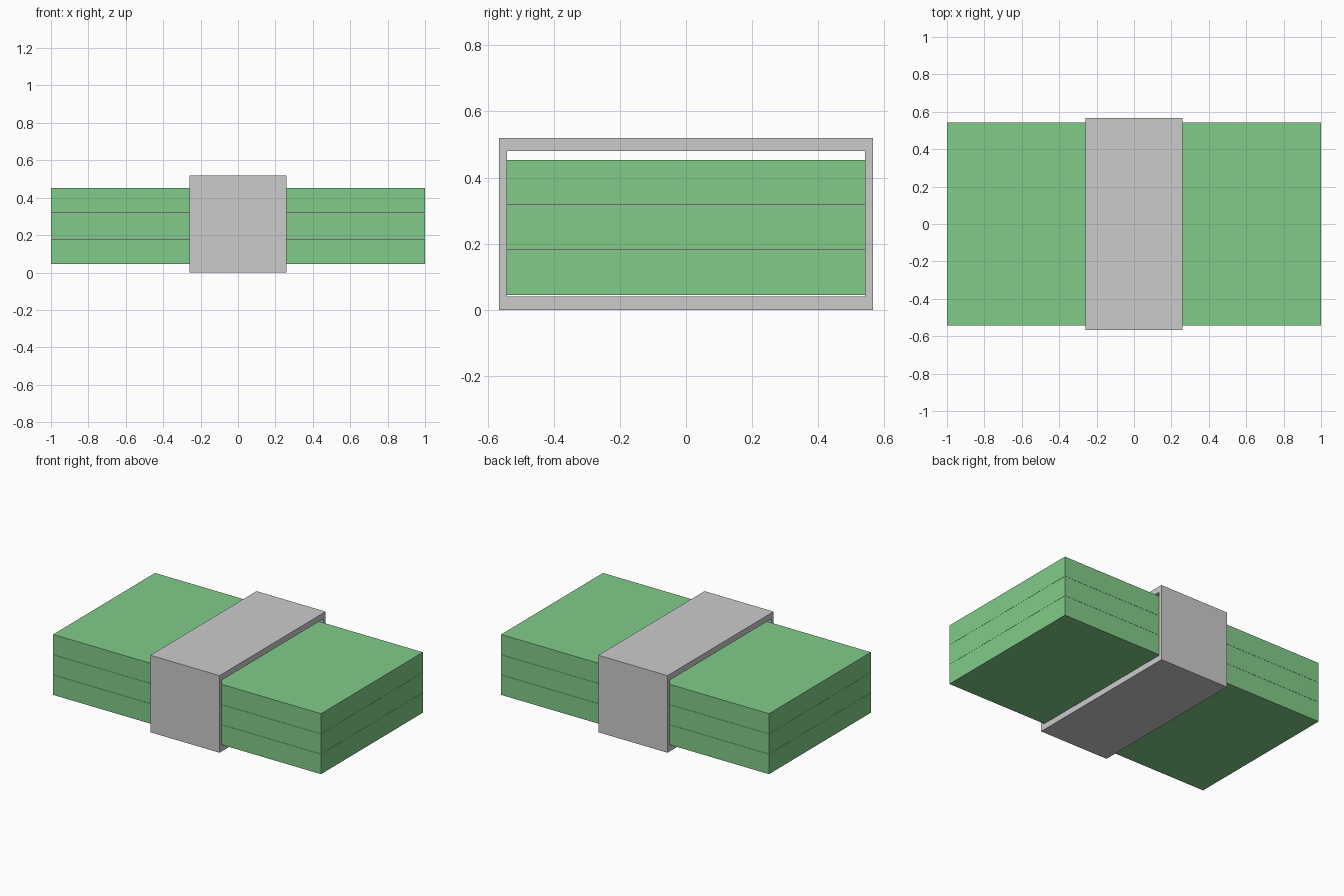
import bpy, bmesh

if "Cube" in bpy.data.objects:
    bpy.data.objects.remove(bpy.data.objects["Cube"])

green = bpy.data.materials.new("paper_green")
green.diffuse_color = (0.22, 0.6, 0.25, 1)
green.use_nodes = True
green.node_tree.nodes["Principled BSDF"].inputs["Base Color"].default_value = green.diffuse_color


def make_object(name, bm, mat=None):
    bmesh.ops.recalc_face_normals(bm, faces=bm.faces)
    mesh = bpy.data.meshes.new(name)
    bm.to_mesh(mesh)
    bm.free()
    if mat:
        mesh.materials.append(mat)
    obj = bpy.data.objects.new(name, mesh)
    bpy.context.collection.objects.link(obj)
    return obj


def slab(name, half_x, half_y, z0, z1, mat):
    bm = bmesh.new()
    bmesh.ops.create_cube(bm, size=2)
    for v in bm.verts:
        v.co = (v.co.x * half_x, v.co.y * half_y, z1 if v.co.z > 0 else z0)
    return make_object(name, bm, mat)


# three stacked paper bundles with hairline seams between them
LEVELS = [0.045, 0.181, 0.317, 0.453]
for i, (z0, z1) in enumerate(zip(LEVELS, LEVELS[1:])):
    slab(f"paper_bundle_{i + 1}", 1.0, 0.543, z0, z1 - (0.001 if i < 2 else 0), green)


# wrapping band: rectangular tube running around the stack
def ring(bm, x, half_y, z0, z1):
    corners = [(-half_y, z0), (half_y, z0), (half_y, z1), (-half_y, z1)]
    return [bm.verts.new((x, y, z)) for y, z in corners]


bm = bmesh.new()
HALF_WIDTH = 0.258
loops = [
    ring(bm, -HALF_WIDTH, 0.566, 0.0, 0.52),
    ring(bm, HALF_WIDTH, 0.566, 0.0, 0.52),
    ring(bm, HALF_WIDTH, 0.5415, 0.04, 0.48),
    ring(bm, -HALF_WIDTH, 0.5415, 0.04, 0.48),
]
for k in range(4):
    a, b = loops[k], loops[(k + 1) % 4]
    for i in range(4):
        j = (i + 1) % 4
        bm.faces.new((a[i], a[j], b[j], b[i]))
make_object("wrapping_band", bm)
